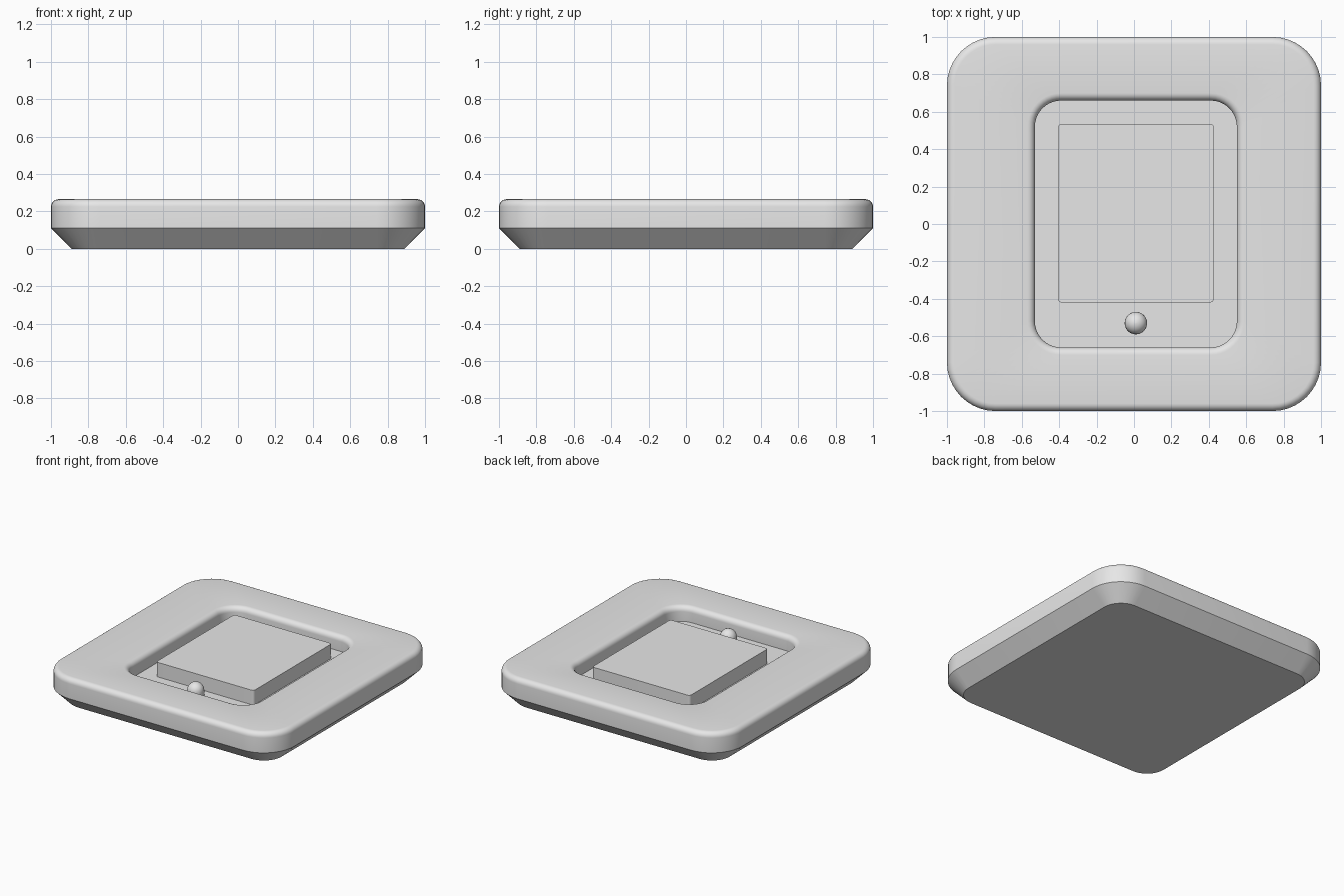
import bpy, bmesh
from math import sin, cos, pi, radians

cube = bpy.data.objects.get("Cube")
if cube:
    bpy.data.objects.remove(cube, do_unlink=True)

grey = bpy.data.materials.new("light_grey")
grey.use_nodes = True
grey.diffuse_color = (0.8, 0.8, 0.8, 1)
grey.node_tree.nodes["Principled BSDF"].inputs["Base Color"].default_value = (0.8, 0.8, 0.8, 1)


def rounded_rect(hx, hy, r, z, cx=0, cy=0, seg=10):
    """Points of a rounded rectangle with half sizes hx, hy and corner radius r."""
    pts = []
    for q, (sx, sy) in enumerate([(1, 1), (-1, 1), (-1, -1), (1, -1)]):
        for i in range(seg + 1):
            a = (q + i / seg) * pi / 2
            pts.append((cx + sx * (hx - r) + r * cos(a), cy + sy * (hy - r) + r * sin(a), z))
    return pts


def loft(name, rings):
    """Skin a stack of rings and cap both ends."""
    bm = bmesh.new()
    loops = [[bm.verts.new(p) for p in ring] for ring in rings]
    n = len(loops[0])
    for a, b in zip(loops, loops[1:]):
        for i in range(n):
            j = (i + 1) % n
            bm.faces.new((a[i], a[j], b[j], b[i]))
    bm.faces.new(loops[0][::-1])
    bm.faces.new(loops[-1])
    bmesh.ops.remove_doubles(bm, verts=bm.verts, dist=1e-5)
    bmesh.ops.recalc_face_normals(bm, faces=bm.faces)
    mesh = bpy.data.meshes.new(name)
    bm.to_mesh(mesh)
    bm.free()
    mesh.materials.append(grey)
    obj = bpy.data.objects.new(name, mesh)
    bpy.context.collection.objects.link(obj)
    bpy.ops.object.select_all(action="DESELECT")
    obj.select_set(True)
    bpy.context.view_layer.objects.active = obj
    bpy.ops.object.shade_smooth_by_angle(angle=radians(30))
    return obj


TOP, FLOOR, SHOULDER = 0.265, 0.15, 0.11
FILLET, STEPS, CX = 0.04, 6, 0.01
arc = [i / STEPS * pi / 2 for i in range(STEPS + 1)]

# Plate: chamfered underside, filleted top edge, filleted recess
rings = [rounded_rect(0.89, 0.89, 0.15, 0), rounded_rect(1, 1, 0.26, SHOULDER)]
for a in arc:
    d = FILLET * (1 - cos(a))
    rings.append(rounded_rect(1 - d, 1 - d, 0.26 - d, TOP - FILLET * (1 - sin(a))))
for a in reversed(arc):
    d = FILLET * (1 - cos(a))
    rings.append(rounded_rect(0.54 + d, 0.66 + d, 0.14 + d, TOP - FILLET * (1 - sin(a)), CX))
rings.append(rounded_rect(0.54, 0.66, 0.14, FLOOR, CX))
loft("plate", rings)

# Raised button pad in the recess
loft("button", [rounded_rect(0.417, 0.477, 0.02, z, CX, 0.058) for z in (FLOOR - 0.01, 0.262)])

# Domed indicator pin
R = 0.06
pin = [rounded_rect(R, R, R, FLOOR - 0.01, CX, -0.53)]
for a in arc[:-1] + [pi / 2 - 0.03]:
    r = R * cos(a)
    pin.append(rounded_rect(r, r, r, 0.2 + R * sin(a), CX, -0.53))
loft("indicator_pin", pin)
